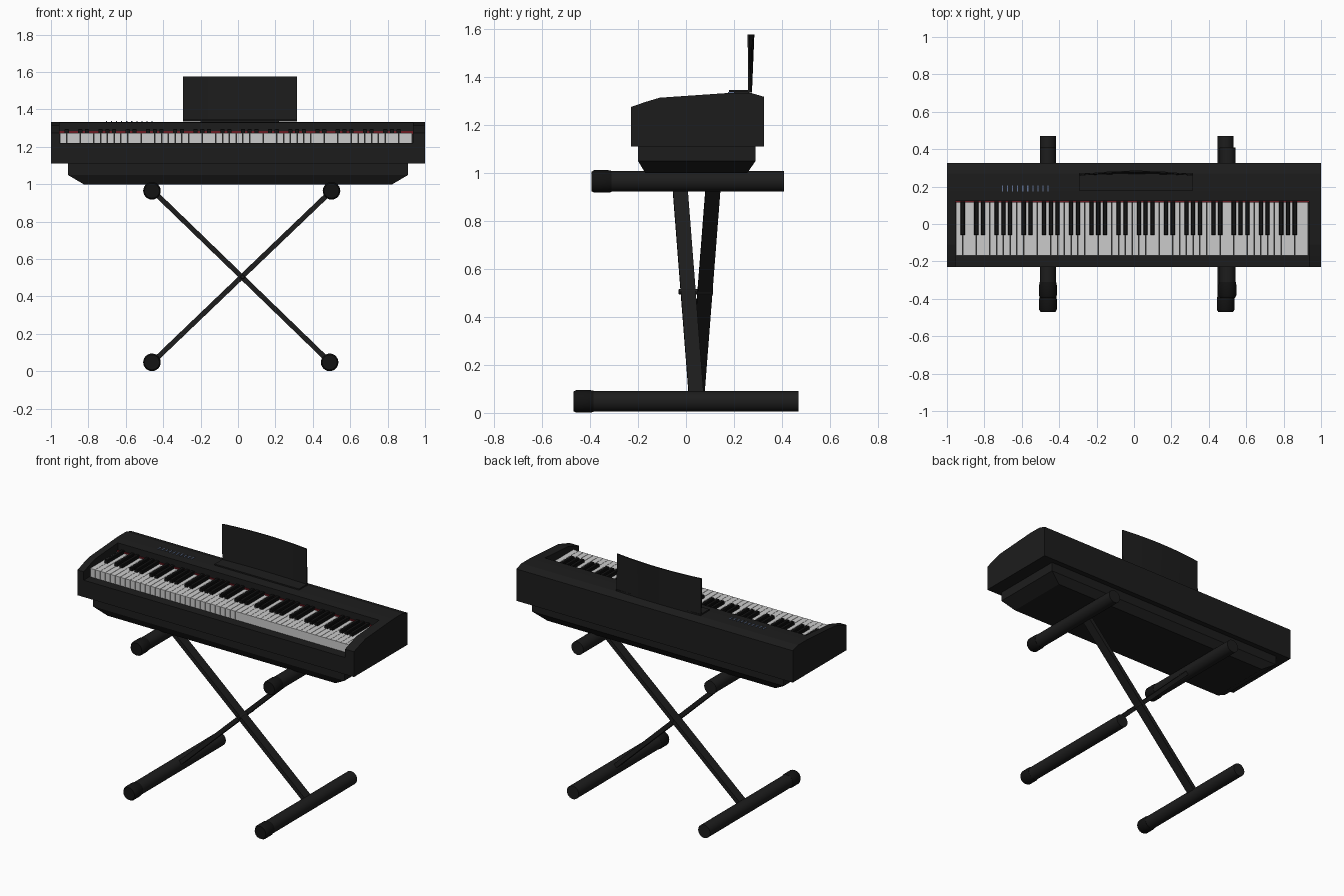
import bpy, bmesh, math
from mathutils import Vector, Matrix

if "Cube" in bpy.data.objects:
    bpy.data.objects.remove(bpy.data.objects["Cube"])


def mat(name, rgb):
    m = bpy.data.materials.new(name)
    m.diffuse_color = (*rgb, 1)
    m.use_nodes = True
    m.node_tree.nodes["Principled BSDF"].inputs["Base Color"].default_value = m.diffuse_color
    return m


BLACK = mat("black_shell", (0.012, 0.012, 0.012))
RUBBER = mat("black_rubber", (0.006, 0.006, 0.006))
IVORY = mat("white_key", (0.62, 0.62, 0.62))
RED = mat("red_felt", (0.15, 0.01, 0.015))
BLUE = mat("button_blue", (0.12, 0.17, 0.3))


def finish(name, bm, m, smooth=False):
    bmesh.ops.recalc_face_normals(bm, faces=bm.faces)
    me = bpy.data.meshes.new(name)
    bm.to_mesh(me)
    bm.free()
    me.materials.append(m)
    ob = bpy.data.objects.new(name, me)
    bpy.context.collection.objects.link(ob)
    if smooth:
        bpy.ops.object.select_all(action='DESELECT')
        ob.select_set(True)
        bpy.context.view_layer.objects.active = ob
        bpy.ops.object.shade_smooth_by_angle(angle=math.radians(35))
    return ob


def boxes(name, spans, m, bevel=0):
    """Each span is (x0, x1, y0, y1, z0, z1)."""
    bm = bmesh.new()
    for x0, x1, y0, y1, z0, z1 in spans:
        mx = (Matrix.Translation(((x0 + x1) / 2, (y0 + y1) / 2, (z0 + z1) / 2))
              @ Matrix.Diagonal((x1 - x0, y1 - y0, z1 - z0, 1)))
        bmesh.ops.create_cube(bm, size=1, matrix=mx)
    if bevel:
        top = [e for e in bm.edges if all(v.co.z > spans[0][5] - 1e-4 for v in e.verts)]
        bmesh.ops.bevel(bm, geom=top, offset=bevel, segments=1, affect='EDGES')
    return finish(name, bm, m)


def extrude_x(name, profile, x0, x1, m):
    """Extrude a (y, z) outline along x."""
    bm = bmesh.new()
    f = bm.faces.new([bm.verts.new((x0, y, z)) for y, z in profile])
    r = bmesh.ops.extrude_face_region(bm, geom=[f])
    bmesh.ops.translate(bm, vec=(x1 - x0, 0, 0),
                        verts=[v for v in r['geom'] if isinstance(v, bmesh.types.BMVert)])
    return finish(name, bm, m)


def lathe_y(name, x, z, rings, m, n=24):
    """Round part along y from (y, radius) rings."""
    bm = bmesh.new()
    loops = [[bm.verts.new((x + r * math.cos(2 * math.pi * i / n), y,
                            z + r * math.sin(2 * math.pi * i / n))) for i in range(n)]
             for y, r in rings]
    for a, b in zip(loops, loops[1:]):
        for i in range(n):
            j = (i + 1) % n
            bm.faces.new((a[i], a[j], b[j], b[i]))
    bm.faces.new(loops[0])
    bm.faces.new(loops[-1])
    return finish(name, bm, m, True)


# Main case: key bed with rear housing, and full-height end cheeks
KX0, KX1 = -0.955, 0.935
rear = [(0.18, 1.334), (0.27, 1.334), (0.325, 1.318), (0.325, 1.11), (-0.23, 1.11)]
extrude_x("key_bed_and_housing", [(-0.23, 1.22), (0.122, 1.22), (0.122, 1.33)] + rear,
          KX0, KX1, BLACK)
cheek = [(-0.23, 1.275), (-0.17, 1.296), (-0.11, 1.314)] + rear
extrude_x("left_cheek", cheek, -1, KX0, BLACK)
extrude_x("right_cheek", cheek, KX1, 1, BLACK)

# Lower case with sloped bottom edges
bm = bmesh.new()
levels = [(0.91, -0.20, 0.29, 1.112), (0.91, -0.20, 0.29, 1.05), (0.825, -0.17, 0.255, 1.0)]
rings = [[bm.verts.new(p) for p in ((-x, a, z), (x, a, z), (x, b, z), (-x, b, z))]
         for x, a, b, z in levels]
for p, q in zip(rings, rings[1:]):
    for i in range(4):
        bm.faces.new((p[i], p[(i + 1) % 4], q[(i + 1) % 4], q[i]))
bm.faces.new(rings[0])
bm.faces.new(rings[-1])
finish("lower_case", bm, BLACK)

# 88 keys: 52 white starting on A, 36 black
pitch = (KX1 - KX0 - 0.006) / 52
kx = KX0 + 0.003
white = [(kx + i * pitch + 0.001, kx + (i + 1) * pitch - 0.001, -0.168, 0.12, 1.215, 1.275)
         for i in range(52)]
boxes("white_keys", white, IVORY)
black = [(kx + i * pitch - 0.011, kx + i * pitch + 0.011, -0.058, 0.12, 1.26, 1.296)
         for i in range(1, 52) if i % 7 in (1, 3, 4, 6, 0)]
boxes("black_keys", black, RUBBER, 0.003)
boxes("felt_strip", [(KX0, KX1, 0.116, 0.1225, 1.27, 1.284)], RED)

# Control buttons on the housing
boxes("control_buttons", [(-0.706 + i * 0.027, -0.700 + i * 0.027, 0.175, 0.207, 1.328, 1.337)
                          for i in range(10)], BLUE)

# Music rest: tray and curved panel that bows more towards its top
boxes("music_tray", [(-0.295, 0.315, 0.18, 0.272, 1.338, 1.346),
                     (-0.2, 0.22, 0.2, 0.265, 1.33, 1.339)], BLACK)
bm = bmesh.new()
N = 16
grid = []
for i in range(N + 1):
    t = i / N
    bow = 1 - (2 * t - 1) ** 2
    x = -0.295 + 0.61 * t
    lo, hi = 0.259 + 0.008 * bow, 0.257 + 0.021 * bow
    grid.append([bm.verts.new(p) for p in ((x, lo, 1.335), (x, lo + 0.008, 1.335),
                                           (x, hi + 0.007, 1.577), (x, hi, 1.577))])
for a, b in zip(grid, grid[1:]):
    for i in range(4):
        bm.faces.new((a[i], a[(i + 1) % 4], b[(i + 1) % 4], b[i]))
bm.faces.new(grid[0])
bm.faces.new(grid[-1])
finish("music_panel", bm, BLACK, True)

# Stand tubes with rubber end caps
tubes = [("left_foot", -0.46, 0.048, -0.47, 0.47), ("right_foot", 0.49, 0.048, -0.47, 0.47),
         ("left_support", -0.46, 0.965, -0.395, 0.408),
         ("right_support", 0.50, 0.965, -0.395, 0.408)]
for name, x, z, y0, y1 in tubes:
    lathe_y(name, x, z, [(y0 + 0.03, 0.043), (y1, 0.043)], BLACK)
    lathe_y(name + "_cap", x, z, [(y0, 0.040), (y0 + 0.012, 0.047), (y0 + 0.07, 0.047),
                                  (y0 + 0.085, 0.044)], RUBBER)


# Crossed flat bars
def bar(name, p, q):
    p, q = Vector(p), Vector(q)
    side = (q - p).cross(Vector((0, 1, 0))).normalized() * 0.0135
    wide = Vector((0, 0.031, 0))
    bm = bmesh.new()
    ends = [[bm.verts.new(c + side * s + wide * w)
             for s, w in ((-1, -1), (1, -1), (1, 1), (-1, 1))] for c in (p, q)]
    a, b = ends
    for i in range(4):
        bm.faces.new((a[i], a[(i + 1) % 4], b[(i + 1) % 4], b[i]))
    bm.faces.new(a)
    bm.faces.new(b)
    finish(name, bm, BLACK)


bar("front_cross_bar", (-0.445, -0.026, 0.955), (0.485, 0.044, 0.055))
bar("rear_cross_bar", (0.49, 0.114, 0.955), (-0.45, 0.044, 0.055))
lathe_y("pivot_bolt", 0.025, 0.505, [(-0.032, 0.009), (-0.028, 0.012), (0.112, 0.012)], BLACK, 12)
